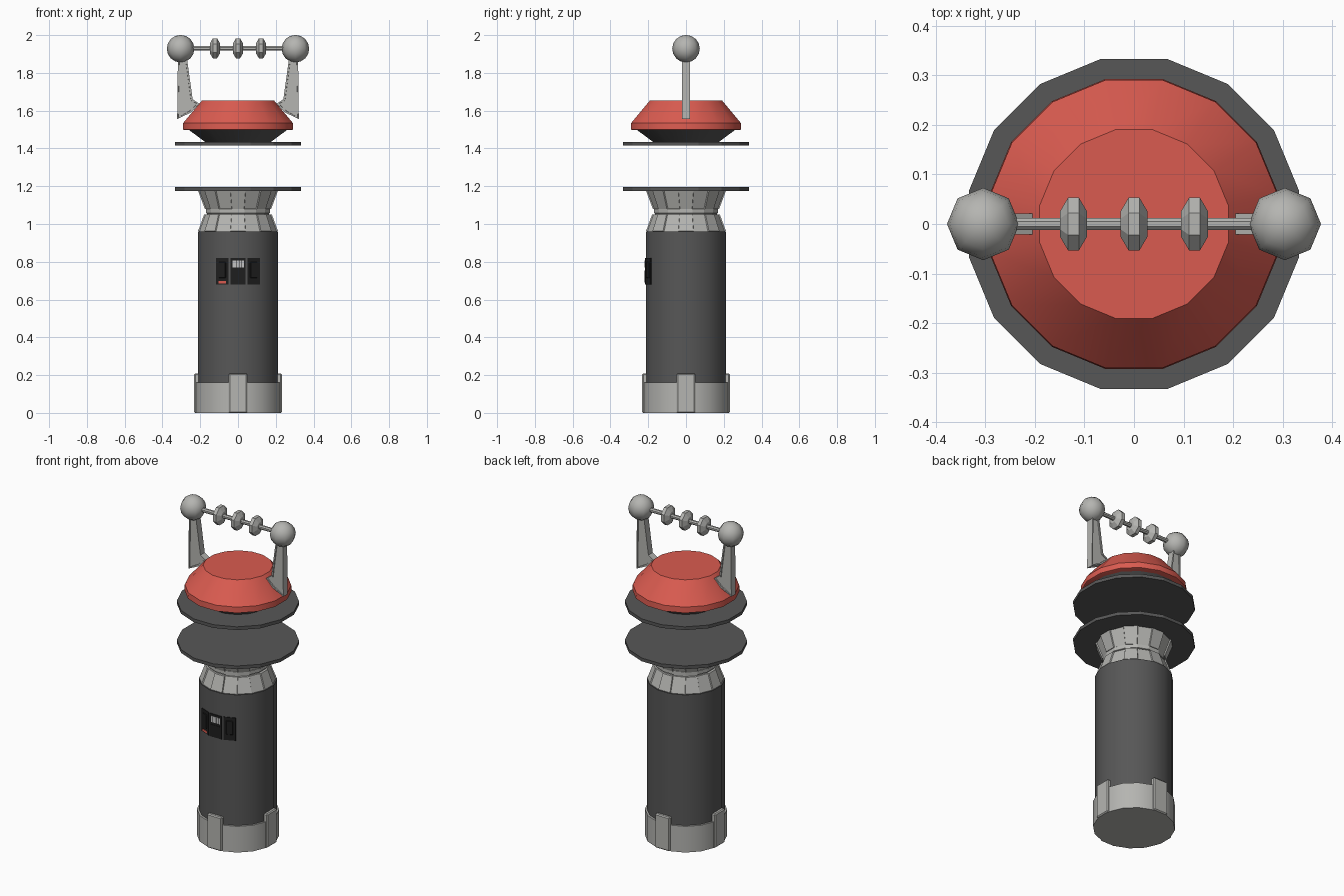
import bpy, bmesh, math
from mathutils import Matrix

if "Cube" in bpy.data.objects:
    bpy.data.objects.remove(bpy.data.objects["Cube"])

N = 16


def material(name, r, g, b):
    m = bpy.data.materials.new(name)
    m.diffuse_color = (r, g, b, 1)
    m.use_nodes = True
    m.node_tree.nodes["Principled BSDF"].inputs["Base Color"].default_value = m.diffuse_color
    return m


LIGHT = material("light_grey", 0.46, 0.46, 0.44)
DARK = material("dark_grey", 0.095, 0.095, 0.095)
RED = material("red", 0.70, 0.105, 0.08)
BLACK = material("black", 0.013, 0.013, 0.013)
PALE = material("pale_grey", 0.55, 0.55, 0.55)


def finish(bm, name, mat, smooth=False):
    bmesh.ops.recalc_face_normals(bm, faces=bm.faces[:])
    me = bpy.data.meshes.new(name)
    bm.to_mesh(me)
    bm.free()
    ob = bpy.data.objects.new(name, me)
    bpy.context.collection.objects.link(ob)
    me.materials.append(mat)
    if smooth:
        bpy.ops.object.select_all(action='DESELECT')
        ob.select_set(True)
        bpy.context.view_layer.objects.active = ob
        bpy.ops.object.shade_smooth_by_angle(angle=math.radians(30))
    return ob


def lathe(name, profile, mat, n=N, smooth=False, axis=None, raised=0.0):
    """Capped n-sided turning; radii are measured to the flats, a flat faces -y."""
    bm = bmesh.new()
    rings = []
    for r, z in profile:
        r /= math.cos(math.pi / n)
        rings.append([bm.verts.new((r * math.cos(a), r * math.sin(a), z))
                      for a in [-math.pi / 2 + (k + 0.5) * 2 * math.pi / n for k in range(n)]])
    panels = []
    for a, b in zip(rings, rings[1:]):
        for k in range(n):
            f = bm.faces.new((a[k], a[(k + 1) % n], b[(k + 1) % n], b[k]))
            if k % 2:
                panels.append(f)
    bm.faces.new(rings[0][::-1])
    bm.faces.new(rings[-1])
    if raised:
        bm.normal_update()
        bmesh.ops.inset_individual(bm, faces=panels, thickness=0.002, depth=raised)
    if axis is not None:
        bm.transform(axis)
    return finish(bm, name, mat, smooth)


def plate(name, mat, angle, x0, x1, z0, z1, r0, r1, bevel=0.0):
    """Box against the body flat that is turned by angle steps from the front."""
    bm = bmesh.new()
    bmesh.ops.create_cube(bm, size=1)
    bm.transform(Matrix.Rotation(angle * 2 * math.pi / N, 4, 'Z')
                 @ Matrix.Translation(((x0 + x1) / 2, -(r0 + r1) / 2, (z0 + z1) / 2))
                 @ Matrix.Diagonal((x1 - x0, r1 - r0, z1 - z0, 1)))
    ob = finish(bm, name, mat)
    if bevel:
        mod = ob.modifiers.new("bevel", 'BEVEL')
        mod.width = bevel
        mod.segments = 1
    return ob


# Base with four tabs
lathe("base", [(0.224, 0), (0.224, 0.16)], LIGHT, smooth=True)
for i in range(4):
    plate("base_tab", LIGHT, i * 4, -0.049, 0.049, 0, 0.208, 0.18, 0.232, 0.006)

# Body
lathe("body", [(0.213, 0.155), (0.213, 0.96)], DARK, smooth=True)

# Neck: two flared collars with raised panels and a ring between
lathe("lower_collar", [(0.205, 0.96), (0.172, 1.05)], LIGHT, raised=0.007)
lathe("neck_ring", [(0.163, 1.04), (0.163, 1.055), (0.17, 1.058), (0.17, 1.08), (0.163, 1.085)], LIGHT)
lathe("upper_collar", [(0.168, 1.08), (0.205, 1.178)], LIGHT, raised=0.007)

# Discs on both sides of the open gap
lathe("lower_disc", [(0.333, 1.175), (0.333, 1.195)], DARK)
lathe("upper_disc", [(0.333, 1.415), (0.333, 1.435)], DARK)
lathe("cap_seat", [(0.175, 1.435), (0.265, 1.502)], DARK, smooth=True)

# Red cap
lathe("red_cap", [(0.285, 1.497), (0.292, 1.50), (0.29, 1.535), (0.19, 1.655)], RED, smooth=True)

# Control panels on the three front flats
plate("center_panel", BLACK, 0, -0.041, 0.041, 0.68, 0.82, 0.205, 0.217)
for k in range(5):
    x = -0.03 + k * 0.0125
    plate("grille_bar", PALE, 0, x, x + 0.0105, 0.77, 0.807, 0.21, 0.219)
plate("center_screen", BLACK, 0, -0.03, 0.03, 0.69, 0.755, 0.21, 0.219)
for s, side in ((-1, "left"), (1, "right")):
    plate(side + "_panel", BLACK, s, -0.035, 0.035, 0.68, 0.82, 0.205, 0.217)
    plate(side + "_switch", BLACK, s, -0.02, 0.02, 0.715, 0.80, 0.21, 0.221, 0.003)
plate("red_indicator", RED, -1, -0.022, 0.022, 0.686, 0.699, 0.21, 0.219)

# Handle arms with recessed sides, and end balls
ARM = [(0.318, 1.89), (0.322, 1.555), (0.25, 1.59), (0.205, 1.637), (0.24, 1.66), (0.272, 1.89)]
for i, side in enumerate(("right", "left")):
    turn = Matrix.Rotation(math.pi * i, 4, 'Z')
    bm = bmesh.new()
    f = bm.faces.new([bm.verts.new((x, -0.021, z)) for x, z in ARM])
    out = bmesh.ops.extrude_face_region(bm, geom=[f])
    bmesh.ops.translate(bm, vec=(0, 0.042, 0),
                        verts=[v for v in out["geom"] if isinstance(v, bmesh.types.BMVert)])
    bmesh.ops.recalc_face_normals(bm, faces=bm.faces[:])
    sides = [f for f in bm.faces if abs(f.normal.y) > 0.9]
    bmesh.ops.inset_individual(bm, faces=sides, thickness=0.01, depth=0)
    bmesh.ops.inset_individual(bm, faces=sides, thickness=0.001, depth=-0.006)
    bm.transform(turn)
    finish(bm, side + "_arm", LIGHT)

    bm = bmesh.new()
    bmesh.ops.create_uvsphere(bm, u_segments=8, v_segments=8, radius=0.073)
    bm.transform(turn @ Matrix.Translation((0.304, 0, 1.928)))
    ball = finish(bm, side + "_ball", LIGHT)
    ball.data.shade_smooth()

# Rod with three chamfered rings
ALONG = Matrix.Translation((0, 0, 1.93)) @ Matrix.Rotation(math.pi / 2, 4, 'Y')
lathe("rod", [(0.012, -0.27), (0.012, 0.27)], LIGHT, n=8, axis=ALONG)
for x in (-0.122, 0, 0.122):
    lathe("rod_ring", [(0.026, -0.027), (0.053, -0.011), (0.053, 0.011), (0.026, 0.027)], LIGHT, n=8,
          axis=Matrix.Translation((x, 0, 0)) @ ALONG)
